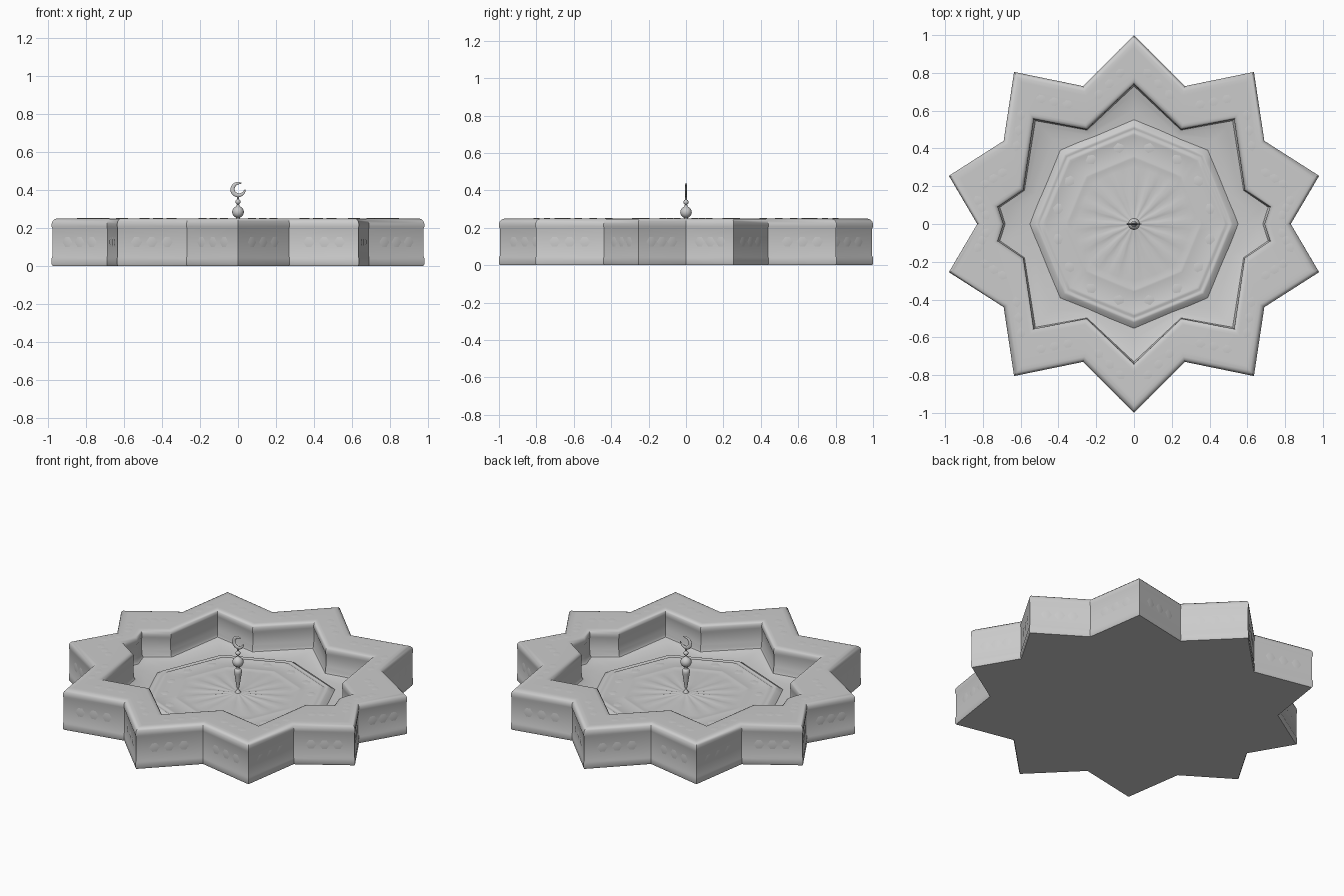
import bpy, bmesh, math
from mathutils import Vector

if "Cube" in bpy.data.objects:
    bpy.data.objects.remove(bpy.data.objects["Cube"])

stone = bpy.data.materials.new("grey_stone")
stone.diffuse_color = (0.6, 0.6, 0.6, 1)
stone.use_nodes = True
stone.node_tree.nodes["Principled BSDF"].inputs["Base Color"].default_value = stone.diffuse_color


def finish(name, bm, angle=40):
    """Turn a bmesh into a named, shaded object."""
    bmesh.ops.recalc_face_normals(bm, faces=bm.faces)
    me = bpy.data.meshes.new(name)
    bm.to_mesh(me)
    bm.free()
    me.materials.append(stone)
    ob = bpy.data.objects.new(name, me)
    bpy.context.collection.objects.link(ob)
    bpy.ops.object.select_all(action='DESELECT')
    bpy.context.view_layer.objects.active = ob
    ob.select_set(True)
    bpy.ops.object.shade_smooth_by_angle(angle=math.radians(angle))
    return ob


def star(quarter):
    """Mirror a quarter outline (top tip to right notch) into a closed loop."""
    q = [Vector(p) for p in quarter]
    right = q + [Vector((p.x, -p.y)) for p in q[-2::-1]]
    return right + [Vector((-p.x, p.y)) for p in right[-2:0:-1]]


def ring(loop, d, z):
    """Mitred offset of a clockwise loop at height z; positive d moves inwards."""
    out = []
    n = len(loop)
    for i, p in enumerate(loop):
        a = (p - loop[i - 1]).normalized()
        b = (loop[(i + 1) % n] - p).normalized()
        na, nb = Vector((a.y, -a.x)), Vector((b.y, -b.x))
        q = p + (na + nb) * d / (1 + na.dot(nb))
        out.append((q.x, q.y, z))
    return out


def loft(bm, rings, cap_start=True, cap_end=True):
    """Bridge rings of equal length."""
    vs = [[bm.verts.new(c) for c in r] for r in rings]
    for r, s in zip(vs, vs[1:]):
        n = len(r)
        for i in range(n):
            bm.faces.new((r[i], r[(i + 1) % n], s[(i + 1) % n], s[i]))
    if cap_start:
        bm.faces.new(vs[0])
    if cap_end:
        bm.faces.new(vs[-1])


outer = star([(0, 1), (.27, .73), (.635, .805), (.69, .44), (.98, .255), (.83, 0)])
inner = star([(0, .74), (.25, .5), (.53, .555), (.585, .18), (.72, .09), (.69, 0)])

# Star basin: softly moulded walls, rounded rim and a floor dished to the middle
out_prof = [(.004, 0), (0, .008), (0, .04), (.003, .05), (.003, .196),
            (0, .206), (0, .222), (.004, .236), (.013, .246), (.025, .25),
            (.045, .25)]
in_prof = [(-.03, .25), (-.018, .249), (-.008, .245), (-.002, .237), (0, .225),
           (0, .21), (-.003, .2), (-.003, .13), (0, .12), (0, .1)]
sgn = 1 if Vector(ring(outer, .01, 0)[0]).length < outer[0].length else -1
rings = [ring(outer, sgn * d, z) for d, z in out_prof]
rings += [ring(inner, sgn * d, z) for d, z in in_prof]
for t, z in ((.04, .088), (.2, .079), (.5, .07), (1, .063)):
    # each floor ring shrinks the star towards a circle under the medallion
    floor_ring = [p * (1 + t * (.48 / p.length - 1)) for p in inner]
    rings.append([(q.x, q.y, z) for q in floor_ring])
bm = bmesh.new()
loft(bm, rings)
finish("star_basin", bm)

# Octagonal medallion: sloped skirt, low borders and a fluted rosette
SEG = 64


def octagon(r, z, blend=1.0, flute=0.0):
    """Ring that fades from octagon (blend 1) to circle (0), with flutes."""
    pts = []
    for i in range(SEG):
        a = i * math.tau / SEG
        local = (a % (math.pi / 4)) - math.pi / 8
        k = math.cos(math.pi / 8) / math.cos(local)
        rr = r * (1 + (k - 1) * blend)
        pts.append((rr * math.sin(a), rr * math.cos(a),
                    z - .012 + flute * math.cos(16 * a)))
    return pts


bm = bmesh.new()
loft(bm, [octagon(.555, .076), octagon(.55, .081), octagon(.535, .089),
          octagon(.522, .099), octagon(.512, .101), octagon(.505, .098),
          octagon(.495, .098), octagon(.487, .102), octagon(.475, .102),
          octagon(.465, .099), octagon(.37, .099), octagon(.36, .101),
          octagon(.35, .101), octagon(.34, .099), octagon(.3, .099, .5, .001),
          octagon(.22, .1, 0, .003), octagon(.12, .102, 0, .003),
          octagon(.04, .104, 0, .001), octagon(.015, .108, 0)])
finish("octagon_medallion", bm)


def leaf(bm, c, u, v, n, length, width, height):
    """Low faceted leaf at c, long along u, across v, rising along n."""
    rim = [bm.verts.new(c + u * (length * x) + v * (width * y))
           for x, y in ((1, 0), (.4, 1), (-.4, 1), (-1, 0), (-.4, -1), (.4, -1))]
    top = bm.verts.new(c + n * height)
    for j in range(6):
        bm.faces.new((rim[j], rim[(j + 1) % 6], top))


# Carved leaves between the medallion borders, one pair per side
bm = bmesh.new()
up = Vector((0, 0, 1))
for i in range(16):
    a = (i + .5) * math.tau / 16
    u = Vector((math.sin(a), math.cos(a), 0))
    leaf(bm, u * .41 + up * .0865, u, u.cross(up), up, .03, .03, .005)
finish("medallion_leaves", bm)

# Low carved bosses along the outer wall and the rim top
bm = bmesh.new()
for i, p in enumerate(outer):
    q = outer[(i + 1) % 20]
    e = (q - p).to_3d().normalized()
    out = e.cross(up)
    if out.dot(p.to_3d()) < 0:
        out = -out
    for t in (.28, .5, .72):
        c = p.lerp(q, t).to_3d()
        leaf(bm, c - out * .0035 + up * .125, e, up, out, .035, .03, .004)
        m = (c + inner[i].lerp(inner[(i + 1) % 20], t).to_3d()) / 2
        leaf(bm, m + up * .2495, e, out, up, .035, .025, .003)
finish("carved_bosses", bm)


# Finial: turned spindle with a large and a small ball
def arc(r, z0, n=10):
    return [(r * math.sin(t), z0 - r * math.cos(t))
            for t in (math.pi * (.1 + .8 * k / n) for k in range(n + 1))]


prof = [(.02, .088), (.017, .097), (.008, .107), (.006, .119), (.009, .135),
        (.021, .215), (.023, .228), (.018, .238), (.011, .244)]
prof += arc(.031, .283) + [(.007, .318), (.007, .322)]
prof += arc(.014, .337) + [(.005, .353), (.004, .364)]
bm = bmesh.new()
loft(bm, [[(r * math.cos(k * math.tau / 24), r * math.sin(k * math.tau / 24), z)
           for k in range(24)] for r, z in prof])
finish("finial_spindle", bm)

# Crescent: tapered sweep opening up and to the right
bm = bmesh.new()
sweep = []
for k in range(33):
    t = k / 32
    a = math.radians(60 + t * 300)
    w = .002 + .0095 * math.sin(math.pi * t) ** .6
    mid = .04 - w
    sweep.append([((mid + w * math.cos(b)) * math.cos(a),
                   (.002 + .004 * math.sin(math.pi * t)) * math.sin(b),
                   .401 + (mid + w * math.cos(b)) * math.sin(a))
                  for b in (j * math.tau / 10 for j in range(10))])
loft(bm, sweep)
finish("finial_crescent", bm, 50)
